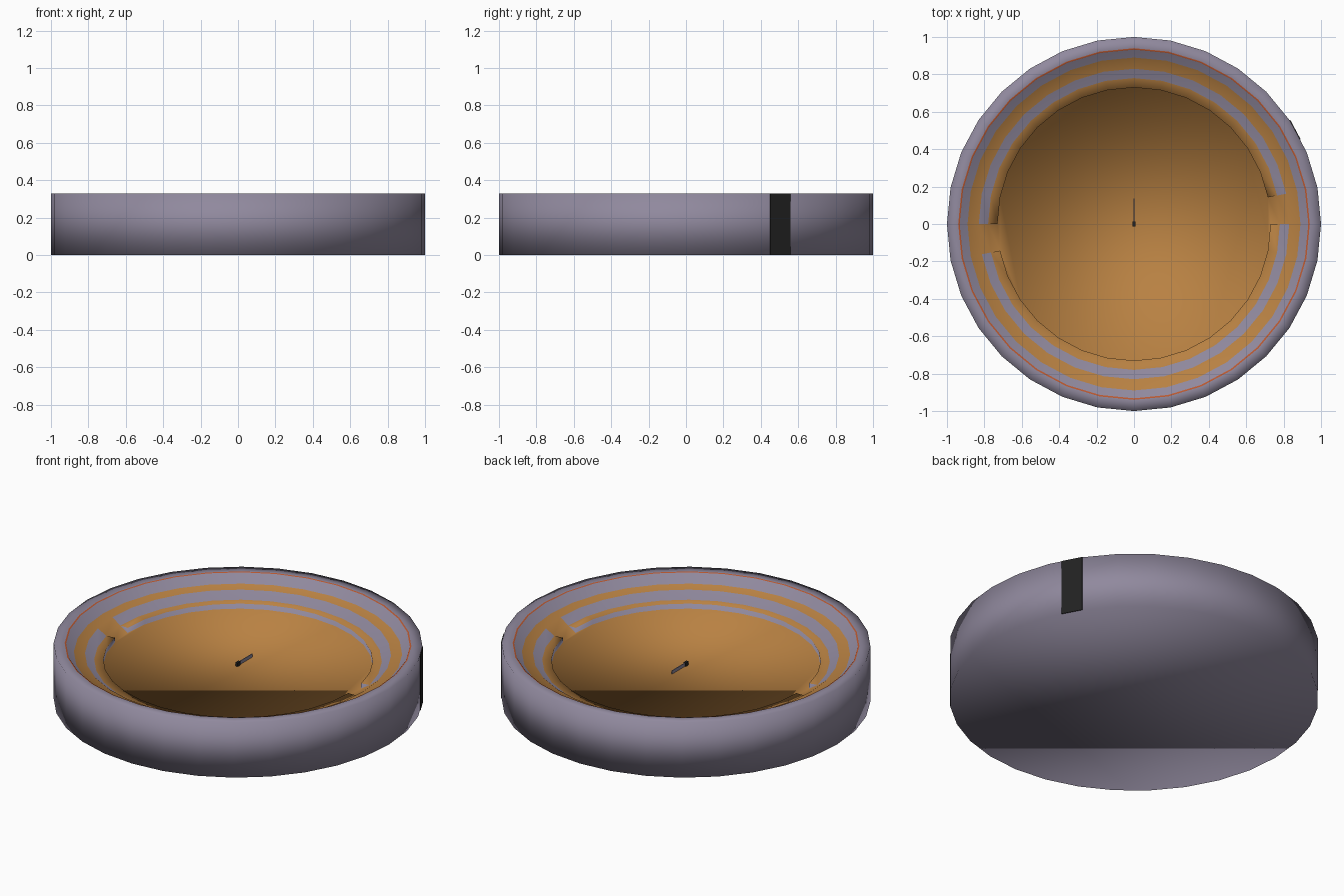
import bpy, bmesh, math
from mathutils import Vector

if "Cube" in bpy.data.objects:
    bpy.data.objects.remove(bpy.data.objects["Cube"])

SIDES = 32
STEP = 2 * math.pi / SIDES


def material(name, rgb):
    m = bpy.data.materials.new(name)
    m.diffuse_color = (*rgb, 1)
    m.use_nodes = True
    m.node_tree.nodes["Principled BSDF"].inputs["Base Color"].default_value = m.diffuse_color
    return m


grey = material("lilac grey", (0.28, 0.25, 0.34))
orange = material("ochre orange", (0.48, 0.22, 0.055))
red = material("rust red", (0.50, 0.10, 0.03))
black = material("near black", (0.016, 0.016, 0.016))


def finish(bm, name, mats, smooth):
    bmesh.ops.remove_doubles(bm, verts=bm.verts, dist=0.0004)
    bmesh.ops.recalc_face_normals(bm, faces=bm.faces)
    for f in bm.faces:
        f.smooth = smooth
    me = bpy.data.meshes.new(name)
    bm.to_mesh(me)
    bm.free()
    for m in mats:
        me.materials.append(m)
    ob = bpy.data.objects.new(name, me)
    bpy.context.collection.objects.link(ob)
    return ob


def polar(r, z, i):
    return Vector((r * math.cos(i * STEP), r * math.sin(i * STEP), z))


def box(name, corners, depth, mat):
    """Thin plate: a quad pushed along the depth vector."""
    bm = bmesh.new()
    f = bm.faces.new([bm.verts.new(c) for c in corners])
    ext = bmesh.ops.extrude_face_region(bm, geom=[f], use_keep_orig=True)
    moved = [g for g in ext["geom"] if isinstance(g, bmesh.types.BMVert)]
    bmesh.ops.translate(bm, verts=moved, vec=depth)
    return finish(bm, name, [mat], False)


# Stepped dish: profile from outer foot to floor edge, colour of each band
FLOOR = 0.205
LEDGE = 0.235
profile = [(1, 0), (1, 0.33), (0.94, 0.33), (0.932, 0.328), (0.89, 0.28),
           (0.83, 0.272), (0.78, LEDGE), (0.73, LEDGE), (0.73, FLOOR)]
colours = [0, 0, 2, 0, 1, 0, 1, 0]
RAMPS = (0, SIDES // 2)  # segments where an orange ramp crosses the steps

bm = bmesh.new()
for i in range(SIDES):
    ramp = i in RAMPS
    pts = list(profile)
    if ramp:
        pts = pts[:7] + [(0.73, FLOOR)]
    for k in range(len(pts) - 1):
        quad = [polar(*pts[k], i), polar(*pts[k], i + 1),
                polar(*pts[k + 1], i + 1), polar(*pts[k + 1], i)]
        f = bm.faces.new([bm.verts.new(q) for q in quad])
        f.material_index = 1 if ramp and k >= 4 else colours[k]
    if ramp:  # little cheeks beside the ramp
        for j in (i, i + 1):
            tri = [polar(r, z, j) for r, z in profile[6:9]]
            bm.faces.new([bm.verts.new(t) for t in tri]).material_index = 0
# floor and underside
for r, z, c in ((0.73, FLOOR, 1), (1, 0, 0)):
    f = bm.faces.new([bm.verts.new(polar(r, z, i)) for i in range(SIDES)])
    f.material_index = c
finish(bm, "stepped_dish", [grey, orange, red], True)

# Black strip on one outer facet
a, b = polar(1, 0, 2), polar(1, 0, 3)
s = a.lerp(b, 0.39)
up = Vector((0, 0, 0.33))
out = (a + b).normalized() * 0.004
box("side_strip", [s, b, b + up, s + up], out, black)

# Small upright fin and its dark post in the middle of the floor
box("centre_fin", [(-0.002, 0.0, FLOOR), (-0.002, 0.135, FLOOR),
                   (-0.002, 0.135, 0.225), (-0.002, 0.0, 0.225)],
    Vector((0.004, 0, 0)), grey)
box("centre_post", [(-0.008, -0.014, FLOOR), (0.008, -0.014, FLOOR),
                    (0.008, 0.014, FLOOR), (-0.008, 0.014, FLOOR)],
    Vector((0, 0, 0.022)), black)
